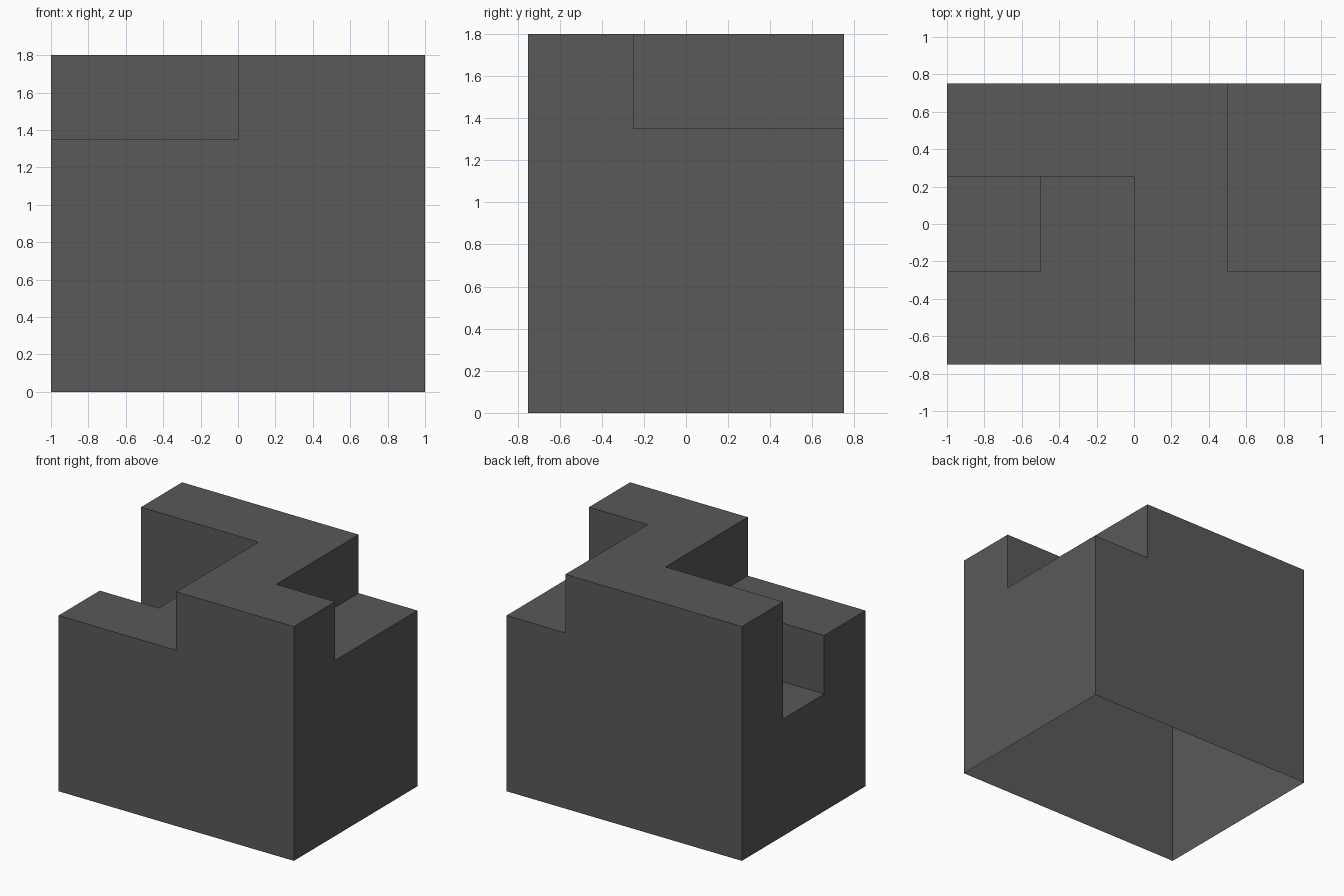
import bpy
import bmesh
from mathutils import Vector

if "Cube" in bpy.data.objects:
    bpy.data.objects.remove(bpy.data.objects["Cube"])

CELL, STEP = 0.5, 0.45
# Column heights in steps; rows run front to back, entries left to right
HEIGHTS = [[3, 3, 4, 4],
           [2, 3, 4, 3],
           [4, 4, 4, 3]]
ROWS, COLS = len(HEIGHTS), len(HEIGHTS[0])


def height(i, j):
    return HEIGHTS[j][i] if 0 <= i < COLS and 0 <= j < ROWS else 0


def point(i, j, k):
    return Vector(((i - COLS / 2) * CELL, (j - ROWS / 2) * CELL, k * STEP))


bm = bmesh.new()


def quad(*corners):
    bm.faces.new([bm.verts.new(point(*c)) for c in corners])


# Stepped block: column tops plus outward-facing walls, open underneath
for j in range(ROWS):
    for i in range(COLS):
        h = height(i, j)
        ring = [(i, j), (i + 1, j), (i + 1, j + 1), (i, j + 1)]
        quad(*[(x, y, h) for x, y in ring])
        for side, (dx, dy) in enumerate([(0, -1), (1, 0), (0, 1), (-1, 0)]):
            a, b = ring[side], ring[(side + 1) % 4]
            for k in range(height(i + dx, j + dy), h):
                quad((*a, k), (*b, k), (*b, k + 1), (*a, k + 1))

# Merge the cells into clean flat faces
bmesh.ops.remove_doubles(bm, verts=bm.verts, dist=0.001)
bmesh.ops.dissolve_limit(bm, angle_limit=0.02, use_dissolve_boundaries=True,
                         verts=bm.verts, edges=bm.edges)

mesh = bpy.data.meshes.new("stepped_block")
bm.to_mesh(mesh)
bm.free()

grey = bpy.data.materials.new("dark grey")
grey.diffuse_color = (0.1, 0.1, 0.1, 1)
grey.use_nodes = True
grey.node_tree.nodes["Principled BSDF"].inputs["Base Color"].default_value = grey.diffuse_color
mesh.materials.append(grey)

block = bpy.data.objects.new("stepped_block", mesh)
bpy.context.collection.objects.link(block)
